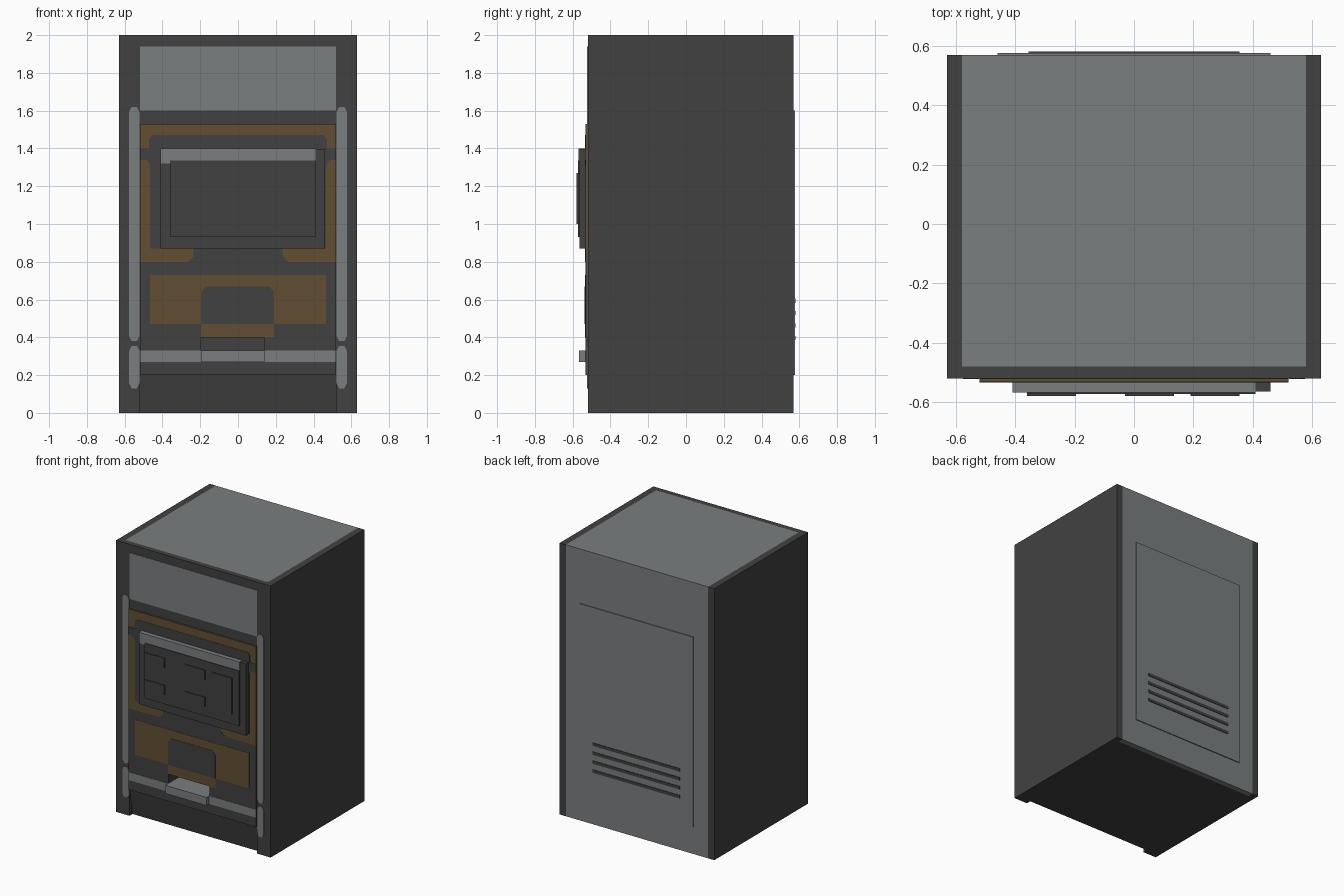
import bpy, bmesh

if "Cube" in bpy.data.objects:
    bpy.data.objects.remove(bpy.data.objects["Cube"])


def material(name, rgb):
    m = bpy.data.materials.new(name)
    m.diffuse_color = (*rgb, 1)
    m.use_nodes = True
    m.node_tree.nodes["Principled BSDF"].inputs["Base Color"].default_value = m.diffuse_color
    return m


DARK = material("dark_grey", (0.053, 0.053, 0.053))
GREY = material("steel_grey", (0.195, 0.21, 0.215))
BROWN = material("brown", (0.122, 0.077, 0.034))


def prism(name, pts, a, b, mat, axis="y"):
    """Extrude a profile: (x, z) points along y, or (y, z) points along x."""
    bm = bmesh.new()
    place = (lambda p, d: (p[0], d, p[1])) if axis == "y" else (lambda p, d: (d, p[0], p[1]))
    lo = [bm.verts.new(place(p, a)) for p in pts]
    hi = [bm.verts.new(place(p, b)) for p in pts]
    bm.faces.new(lo)
    bm.faces.new(hi)
    for i in range(len(pts)):
        j = (i + 1) % len(pts)
        bm.faces.new((lo[i], lo[j], hi[j], hi[i]))
    bmesh.ops.recalc_face_normals(bm, faces=bm.faces)
    me = bpy.data.meshes.new(name)
    bm.to_mesh(me)
    bm.free()
    me.materials.append(mat)
    ob = bpy.data.objects.new(name, me)
    bpy.context.collection.objects.link(ob)
    return ob


def box(name, x0, x1, y0, y1, z0, z1, mat):
    return prism(name, [(x0, z0), (x1, z0), (x1, z1), (x0, z1)], y0, y1, mat)


def chamfered(x0, x1, z0, z1, c):
    return [(x0 + c, z0), (x1 - c, z0), (x1, z0 + 2 * c), (x1, z1 - 2 * c),
            (x1 - c, z1), (x0 + c, z1), (x0, z1 - 2 * c), (x0, z0 + 2 * c)]


# Cabinet: grey core with a dark underside, grey back, dark sides
core = box("cabinet_core", -0.58, 0.58, -0.48, 0.53, 0, 2, GREY)
core.data.materials.append(DARK)
for f in core.data.polygons:
    if f.normal.z < -0.5:
        f.material_index = 1
box("back_wall", -0.58, 0.58, 0.53, 0.57, 0, 2, GREY)
for side, s in (("left", -1), ("right", 1)):
    x = sorted((s * 0.58, s * 0.63))
    box(side + "_side_panel", *x, -0.52, 0.57, 0, 2, DARK)
    x = sorted((s * 0.52, s * 0.58))
    box(side + "_front_post", *x, -0.52, -0.48, 0, 2, DARK)
    # Grey trim strips down the front posts
    x = sorted((s * 0.522, s * 0.576))
    prism(side + "_upper_trim", chamfered(*x, 0.38, 1.62, 0.013), -0.523, -0.515, GREY)
    prism(side + "_lower_trim", chamfered(*x, 0.13, 0.355, 0.013), -0.523, -0.515, GREY)

# Front wall, sloping back at the kick space
front = prism("front_wall", [(-0.52, 2), (-0.48, 2), (-0.48, 0), (-0.484, 0), (-0.52, 0.2)],
              -0.52, 0.52, DARK, "x")
box("top_sign_panel", -0.52, 0.52, -0.523, -0.515, 1.6, 1.94, GREY)

# Raised front door: brown upper half, dark lower half
box("upper_door", -0.52, 0.52, -0.533, -0.52, 0.8, 1.53, BROWN)
lower = box("lower_door", -0.52, 0.52, -0.533, -0.52, 0.2, 0.8, DARK)
half = [(0.455, 1.47), (0.47, 1.45), (0.47, 1.40), (0.52, 1.40), (0.52, 1.34), (0.485, 1.34),
        (0.465, 1.31), (0.465, 0.87), (0.235, 0.87), (0.235, 0.83), (0.265, 0.80)]
prism("upper_door_inlay", half + [(-x, z) for x, z in reversed(half)], -0.535, -0.53, DARK)
box("lower_brown_band", -0.465, 0.465, -0.535, -0.53, 0.47, 0.73, BROWN)
box("slot_brown_band", -0.195, 0.19, -0.535, -0.53, 0.40, 0.47, BROWN)
prism("dispenser_window", [(-0.195, 0.47), (0.19, 0.47), (0.19, 0.64), (0.165, 0.67),
                           (-0.17, 0.67), (-0.195, 0.64)], -0.537, -0.53, DARK)
box("lower_grey_band", -0.52, 0.52, -0.535, -0.53, 0.27, 0.33, GREY)

# Delivery slot cut through the front, with a grey tray as its floor
cutter = box("slot_cutter", -0.195, 0.14, -0.6, -0.32, 0.32, 0.40, DARK)
cutter.hide_render = True
for ob in (core, front, lower):
    mod = ob.modifiers.new("slot", "BOOLEAN")
    mod.operation = "DIFFERENCE"
    mod.solver = "EXACT"
    mod.material_mode = "TRANSFER"
    mod.object = cutter
    bpy.context.view_layer.objects.active = ob
    bpy.ops.object.modifier_apply(modifier=mod.name)
bpy.data.objects.remove(cutter)
box("delivery_tray", -0.195, 0.14, -0.567, -0.32, 0.27, 0.33, GREY)

# Control box with grey header, inner panel and buttons
box("control_box", -0.41, 0.46, -0.565, -0.53, 0.87, 1.398, DARK)
box("control_header", -0.41, 0.41, -0.568, -0.533, 1.335, 1.40, GREY)
box("control_header_tab", -0.41, -0.36, -0.568, -0.56, 1.32, 1.335, GREY)
box("control_panel", -0.36, 0.41, -0.573, -0.56, 0.93, 1.335, DARK)
for i, x in enumerate((-0.36, -0.03)):
    for j, z in enumerate((1.0, 1.2)):
        box(f"button_{i}_{j}", x, x + 0.165, -0.58, -0.57, z, z + 0.07, DARK)
box("large_button", 0.19, 0.355, -0.58, -0.57, 1.0, 1.27, DARK)

# Back service hatch with vent slats
box("back_hatch", -0.46, 0.46, 0.565, 0.577, 0.2, 1.6, GREY)
for i in range(4):
    z = 0.385 + i * 0.066
    box(f"vent_slat_{i}", -0.355, 0.355, 0.57, 0.581, z, z + 0.022, DARK)
